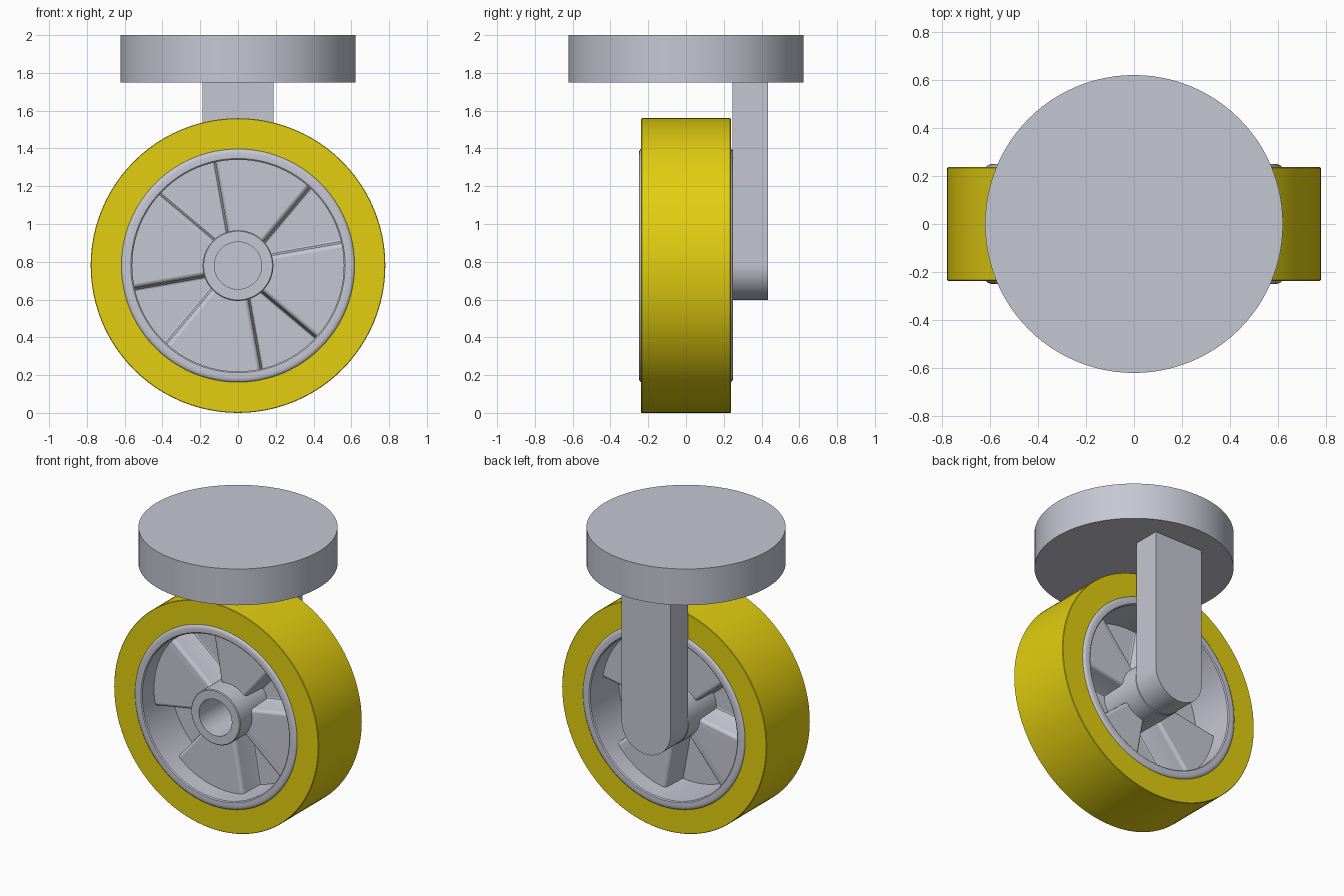
import bpy, bmesh
from math import pi, sin, cos, radians
from mathutils import Vector

cube = bpy.data.objects.get("Cube")
if cube:
    bpy.data.objects.remove(cube)

AXLE = 0.78      # wheel centre height
SIDES = 96


def material(name, rgb):
    m = bpy.data.materials.new(name)
    m.use_nodes = True
    m.diffuse_color = (*rgb, 1)
    m.node_tree.nodes["Principled BSDF"].inputs["Base Color"].default_value = (*rgb, 1)
    return m


metal = material("light grey metal", (0.56, 0.57, 0.65))
rubber = material("yellow tread", (0.76, 0.62, 0.005))


def finish(name, bm, mat, angle=35):
    bmesh.ops.recalc_face_normals(bm, faces=bm.faces)
    mesh = bpy.data.meshes.new(name)
    bm.to_mesh(mesh)
    bm.free()
    mesh.materials.append(mat)
    ob = bpy.data.objects.new(name, mesh)
    bpy.context.collection.objects.link(ob)
    bpy.ops.object.select_all(action='DESELECT')
    ob.select_set(True)
    bpy.context.view_layer.objects.active = ob
    bpy.ops.object.shade_smooth_by_angle(angle=radians(angle))
    return ob


def lathe(name, profile, mat):
    """Spin a closed (radius, y) profile about the axle."""
    bm = bmesh.new()
    rings = []
    for i in range(SIDES):
        a = 2 * pi * i / SIDES
        rings.append([bm.verts.new((r * cos(a), y, AXLE + r * sin(a))) for r, y in profile])
    n = len(profile)
    for i in range(SIDES):
        p, q = rings[i], rings[(i + 1) % SIDES]
        for j in range(n):
            k = (j + 1) % n
            bm.faces.new((p[j], p[k], q[k], q[j]))
    return finish(name, bm, mat)


def prism(bm, points, offset):
    """Extrude a flat outline along an offset vector."""
    face = bm.faces.new([bm.verts.new(p) for p in points])
    new = bmesh.ops.extrude_face_region(bm, geom=[face])["geom"]
    bmesh.ops.translate(bm, vec=offset, verts=[v for v in new if isinstance(v, bmesh.types.BMVert)])


def both_sides(half):
    """Complete a profile by mirroring it across y = 0."""
    return half + [(r, -y) for r, y in reversed(half)]


# Tyre, rim and hub
lathe("tyre", both_sides([(0.61, -0.237), (0.777, -0.237), (0.78, -0.234)]), rubber)
lathe("rim", both_sides([(0.56, -0.242), (0.567, -0.248), (0.595, -0.25), (0.608, -0.247),
                         (0.616, -0.241), (0.62, -0.23)]), metal)
lathe("hub", both_sides([(0.125, -0.246), (0.182, -0.246), (0.187, -0.241)]), metal)

# Web of alternating front and back plates
FACE, FLOOR = 0.115, 0.065
SPANS = [(10, 50, FLOOR), (50, 100, -FACE)]
bm = bmesh.new()
for quarter in range(4):
    for start, end, y in SPANS:
        outline = []
        for r, a0, a1 in ((0.58, start, end), (0.15, end, start)):
            for i in range(13):
                a = radians(quarter * 90 + a0 + (a1 - a0) * i / 12)
                outline.append((r * cos(a), y, AXLE + r * sin(a)))
        prism(bm, outline, Vector((0, FACE - FLOOR, 0)))
finish("web_plates", bm, metal)

# Rounded step walls that join the plates
half = [(-0.04, -FACE), (0, -FACE), (0.01, -0.112), (0.018, -0.104), (0.022, -0.09),
        (0.028, 0.055), (0.032, 0.062), (0.04, FLOOR)]
step = half + [(-u, -y) for u, y in half]
bm = bmesh.new()
for quarter in range(4):
    for angle, side in ((10, 1), (50, -1)):
        a = radians(quarter * 90 + angle)
        along = Vector((cos(a), 0, sin(a)))
        across = Vector((-sin(a), 0, cos(a))) * side
        origin = Vector((0, 0, AXLE)) + along * 0.15
        prism(bm, [origin + across * u + Vector((0, y, 0)) for u, y in step], along * 0.425)
finish("web_steps", bm, metal)

# Support leg with a rounded lower end
W = 0.187
bm = bmesh.new()
outline = [(W, 0.245, 1.76), (-W, 0.245, 1.76)]
for i in range(33):
    a = pi + pi * i / 32
    outline.append((W * cos(a), 0.245, AXLE + 0.005 + W * sin(a)))
prism(bm, outline, Vector((0, 0.19, 0)))
finish("support_leg", bm, metal)

# Round mounting plate
bm = bmesh.new()
prism(bm, [(0.622 * cos(2 * pi * i / SIDES), 0.622 * sin(2 * pi * i / SIDES), 1.75)
           for i in range(SIDES)], Vector((0, 0, 0.25)))
finish("mounting_plate", bm, metal)
